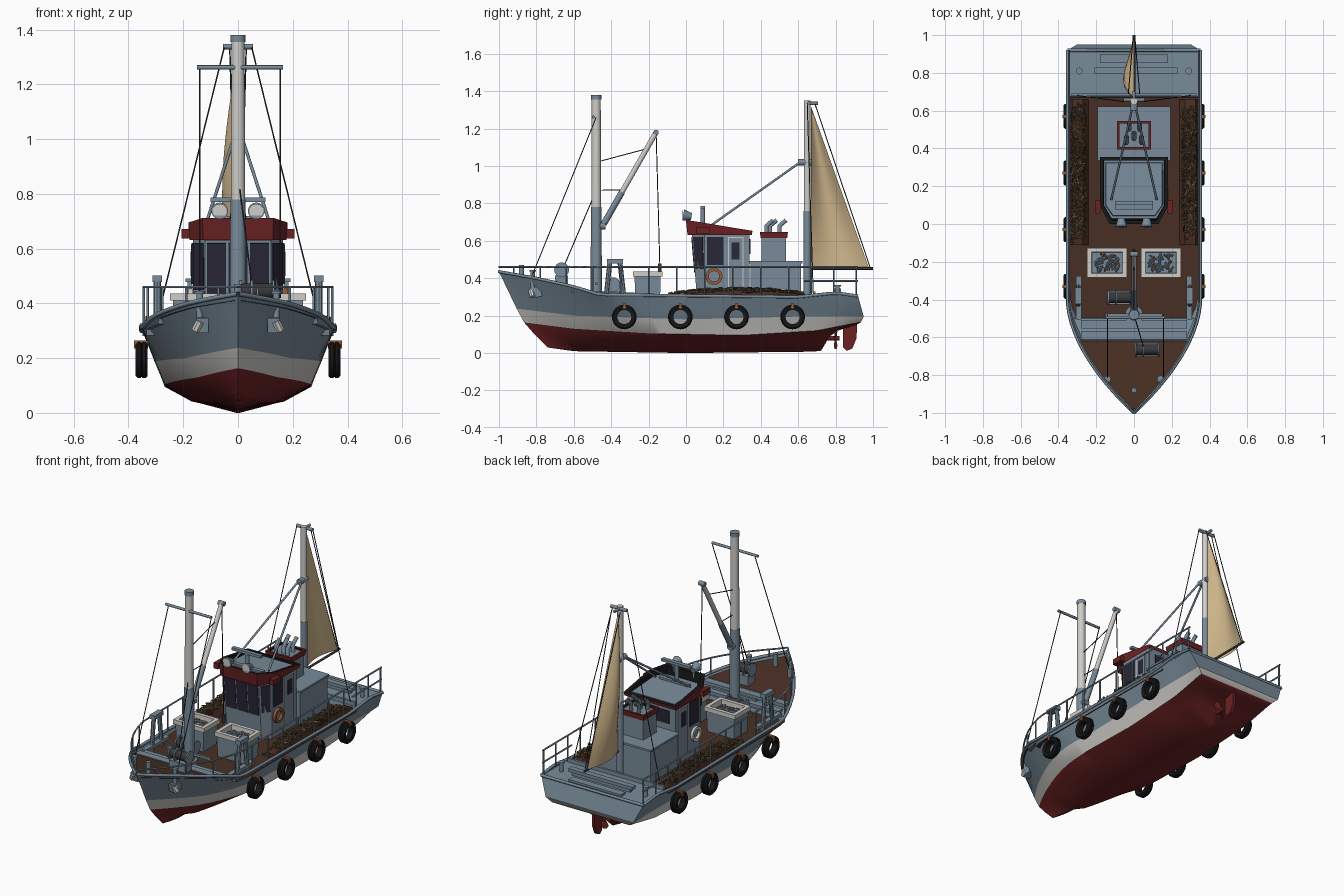
import bpy, bmesh, math, random
from mathutils import Vector, Matrix

random.seed(4)
cube = bpy.data.objects.get("Cube")
if cube:
    bpy.data.objects.remove(cube)


def material(name, *rgb):
    m = bpy.data.materials.new(name)
    m.use_nodes = True
    m.diffuse_color = (*rgb, 1)
    m.node_tree.nodes["Principled BSDF"].inputs["Base Color"].default_value = (*rgb, 1)
    return m


GREY = material("blue_grey_paint", .19, .26, .32)
WHITE = material("white_paint", .62, .61, .58)
RED = material("dark_red_paint", .15, .016, .017)
BROWN = material("brown_deck", .065, .028, .017)
SAIL = material("tan_canvas", .6, .45, .25)
GLASS = material("dark_glass", .022, .02, .038)
BLACK = material("black_rubber", .008, .008, .009)
ROPE = material("dark_rope", .04, .04, .045)
NET = material("net_cord", .17, .1, .04)
ORANGE = material("rust_orange", .3, .1, .035)


def finish(name, bm, mats, smooth=False):
    bmesh.ops.recalc_face_normals(bm, faces=bm.faces)
    me = bpy.data.meshes.new(name)
    bm.to_mesh(me)
    bm.free()
    for m in mats if isinstance(mats, (list, tuple)) else [mats]:
        me.materials.append(m)
    if smooth:
        me.polygons.foreach_set("use_smooth", [True] * len(me.polygons))
        me.set_sharp_from_angle(angle=math.radians(35))
    ob = bpy.data.objects.new(name, me)
    bpy.context.collection.objects.link(ob)
    return ob


def box(name, c, size, mat, rot=0):
    bm = bmesh.new()
    bmesh.ops.create_cube(bm, size=1, matrix=Matrix.Translation(c) @ Matrix.Rotation(rot, 4, 'X') @ Matrix.Diagonal((*size, 1)))
    return finish(name, bm, mat)


def rod(name, a, b, r, mat, r2=None, n=12):
    a, b = Vector(a), Vector(b)
    bm = bmesh.new()
    mx = Matrix.Translation((a + b) / 2) @ (b - a).to_track_quat('Z', 'Y').to_matrix().to_4x4()
    bmesh.ops.create_cone(bm, cap_ends=True, segments=n, radius1=r, radius2=r if r2 is None else r2,
                          depth=(b - a).length, matrix=mx)
    return finish(name, bm, mat, True)


def rope(name, a, b):
    return rod(name, a, b, .0028, ROPE, n=5)


def tube(name, paths, r, mat):
    cu = bpy.data.curves.new(name, 'CURVE')
    cu.dimensions, cu.bevel_depth, cu.bevel_resolution = '3D', r, 1
    for pts in paths:
        sp = cu.splines.new('POLY')
        sp.points.add(len(pts) - 1)
        for q, p in zip(sp.points, pts):
            q.co = (*p, 1)
    cu.materials.append(mat)
    ob = bpy.data.objects.new(name, cu)
    bpy.context.collection.objects.link(ob)


def loft(name, rings, mats, band=None, closed=True, caps=True, smooth=False):
    """Skin equal rings; band gives the material of each strip between rings."""
    bm = bmesh.new()
    vs = [[bm.verts.new(p) for p in ring] for ring in rings]
    n = len(rings[0])
    for k, (a, b) in enumerate(zip(vs, vs[1:])):
        for i in range(n if closed else n - 1):
            j = (i + 1) % n
            bm.faces.new((a[i], a[j], b[j], b[i])).material_index = band[k] if band else 0
    if caps:
        bm.faces.new(vs[0])
        bm.faces.new(vs[-1])
    return finish(name, bm, mats, smooth)


def lathe_x(name, profile, c, mat, n=28):
    """Spin a closed (radius, offset) profile round an x axis."""
    prof = profile + profile[:1]
    rings = [[(c[0] + h, c[1] + r * math.cos(t * math.tau / n), c[2] + r * math.sin(t * math.tau / n))
              for t in range(n)] for r, h in prof]
    return loft(name, rings, mat, caps=False, smooth=True)


def balls(name, items, mat):
    bm = bmesh.new()
    for c, s, rot in items:
        bmesh.ops.create_icosphere(bm, subdivisions=1, radius=1, matrix=Matrix.Translation(c) @ Matrix.Rotation(rot, 4, 'Z') @ Matrix.Diagonal((*s, 1)))
    return finish(name, bm, mat, True)


def at(table, v):
    for (a, p), (b, q) in zip(table, table[1:]):
        if v <= b:
            return p + (q - p) * max(0, (v - a) / (b - a))
    return table[-1][1]


def half(y, y0=-1, w=.352, run=.6):
    return w * (1 - max(0, 1 - (y - y0) / run) ** 1.8)


# Hull: sheer, white band, bilge and keel lines lofted on both sides
SHEER = [(-1, .435), (-.8, .4), (-.6, .355), (-.46, .312), (.6, .3), (.8, .322), (.92, .305)]
LINES = [(-1, .92, .352, .6, SHEER),
         (-.905, .95, .302, .72, [(-.9, .237), (-.6, .2), (0, .18), (.6, .195), (.95, .195)]),
         (-.865, .935, .268, .75, [(-.86, .163), (-.6, .13), (-.2, .105), (.3, .095), (.7, .12), (.93, .165)]),
         (-.81, .91, .17, .8, [(-.8, .1), (-.55, .045), (.5, .042), (.91, .15)]),
         (-.74, .9, .006, .1, [(-.74, .03), (-.6, .01), (0, 0), (.72, .008), (.78, .11), (.9, .148)])]
bm = bmesh.new()
N = 44
grid = []
for sx in (-1, 1):
    rows = []
    for y0, y1, w, run, tab in LINES:
        ys = [y0 + (y1 - y0) * (i / N) ** 1.2 for i in range(N + 1)]
        rows.append([bm.verts.new((sx * half(y, y0, w, run), y, at(tab, y))) for y in ys])
    grid.append(rows)
    for k in range(4):
        for i in range(N):
            f = bm.faces.new((rows[k][i], rows[k][i + 1], rows[k + 1][i + 1], rows[k + 1][i]))
            f.material_index = (0, 1, 2, 2)[k]
L, R = grid
for k in range(4):
    bm.faces.new((L[k][N], R[k][N], R[k + 1][N], L[k + 1][N])).material_index = (0, 1, 2, 2)[k]
for i in range(N):
    bm.faces.new((L[4][i], L[4][i + 1], R[4][i + 1], R[4][i])).material_index = 2
bmesh.ops.remove_doubles(bm, verts=bm.verts, dist=.0005)
finish("hull", bm, [GREY, WHITE, RED], True)

# Deck planes, coloured by their place along the boat
DECK = [(-.98, .41), (-.8, .382), (-.62, .345), (-.615, .325), (-.5, .305), (-.495, .282), (.67, .28), (.675, .306), (.92, .304)]
ys = sorted({p[0] for p in DECK} | {-.95 + .05 * i for i in range(37)})
ids = [0 if y < -.62 or -.496 < y < .67 else 1 for y in ys]
loft("deck", [[(-half(y) + .004, y, at(DECK, y)), (half(y) - .004, y, at(DECK, y))] for y in ys],
     [BROWN, GREY], ids, closed=False, caps=False)
for i, y in enumerate((-.59, -.53)):
    box("deck_step_%d" % i, (0, y, .335 - .02 * i), (.56, .045, .02), GREY)

ys = [-1 + 1.92 * i / 40 for i in range(41)]
edge = [[(s * half(y), y, at(SHEER, y)) for y in ys] for s in (-1, 1)]
tube("gunwale_cap", edge + [[edge[0][-1], edge[1][-1]]], .009, GREY)

# Guard rails and stanchions
inset = lambda s, y, z: (s * max(0, half(y) - .008), y, z)
rails = [[inset(s, y, .46) for y in ys] for s in (-1, 1)]
rails += [[inset(s, y, .385) for y in ys if y > .62] for s in (-1, 1)]
rails += [[inset(s, y, at(SHEER, y)), inset(s, y, .46)] for s in (-1, 1)
          for y in (-.92, -.78, -.64, -.5, -.35, -.2, -.05, .1, .25, .4, .55, .67, .79, .91)]
tube("guard_rails", rails, .005, GREY)

# Rudder, propeller
prof = [(.84, .17), (.84, .03), (.86, .012), (.89, .025), (.912, .08), (.915, .17)]
loft("rudder", [[(x, y, z) for y, z in prof] for x in (-.009, .009)], RED)
rod("propeller_shaft", (0, .74, .08), (0, .82, .08), .012, RED)
for k in range(3):
    a = k * math.tau / 3 + .5
    d = Vector((math.cos(a), 0, math.sin(a)))
    s = Vector((-d.z, .5, d.x)) * .02
    o = Vector((0, .8, .08))
    loft("propeller_blade_%d" % k, [[o + d * .01 - s * .4, o + d * .01 + s * .4], [o + d * .04 - s, o + d * .04 + s],
         [o + d * .058 - s * .5, o + d * .058 + s * .5]], RED, closed=False, caps=False)

# Wheelhouse with raked front
def plan(front, m, z):
    right = [(.165 + m, .34 + m), (.165 + m, .1), (.12 + m * .6, front - m)]
    pts = right + [(-x, y) for x, y in reversed(right)]
    return [Vector((x, y, z(y) if callable(z) else z)) for x, y in pts]


low, high = plan(.06, 0, .28), plan(.03, 0, .645)
loft("wheelhouse", [low, high], GREY)


def panel(name, wall, u0, u1, z0, z1, mat, t=.004):
    a, b, c, d = low[wall], low[(wall + 1) % 6], high[wall], high[(wall + 1) % 6]
    n = (b - a).cross(c - a).normalized()
    if n.dot((a + b) / 2 - Vector((0, .2, a.z))) < 0:
        n = -n
    q = [a.lerp(b, u).lerp(c.lerp(d, u), (z - .28) / .365) for u, z in ((u0, z0), (u1, z0), (u1, z1), (u0, z1))]
    loft(name, [[p - n * .002 for p in q], [p + n * t for p in q]], mat)


for i in range(3):
    panel("front_window_%d" % i, 2, .03 + i * .325, .32 + i * .325, .43, .62, GLASS)
for side, wall, flip in (("left", 0, 0), ("right", 4, 1)):
    put = lambda n, a, b, *r: panel(side + n, wall, *((1 - b, 1 - a) if flip else (a, b)), *r)
    put("_door", .14, .48, .31, .62, WHITE)
    put("_door_leaf", .16, .46, .315, .615, GREY, .006)
    put("_door_window", .22, .4, .5, .59, GLASS, .008)
    put("_side_window", .58, .95, .47, .62, GLASS)
    panel(side + "_corner_window", 3 if flip else 1, .12, .88, .45, .62, GLASS)
    panel(side + "_rear_window", 5, .6 if flip else .12, .88 if flip else .4, .53, .61, GLASS)

slope = lambda y: .712 - y * .165
loft("visor", [plan(.02, .012, .632), plan(.015, .016, slope), plan(.015, -.004, slope), plan(.02, -.006, .63)],
     [RED, BLACK], [0, 1, 1], caps=False)
loft("roof", [plan(.03, -.012, .64), plan(.03, -.016, lambda y: .672 - y * .06)], GREY)
box("roof_hatch", (0, .11, .675), (.2, .025, .012), GREY)
for s in (-1, 1):
    n = "left" if s > 0 else "right"
    box(n + "_side_lamp", (s * .192, .09, .655), (.03, .07, .035), RED)
    rod(n + "_searchlight", (s * .067, -.015, .738), (s * .067, .03, .73), .031, GREY, .018, 16)
    rod(n + "_searchlight_lens", (s * .067, -.018, .738), (s * .067, -.015, .738), .026, WHITE)
    rod(n + "_searchlight_stand", (s * .067, .015, .66), (s * .067, .015, .73), .007, GREY)
    lathe_x(n + "_lifebuoy", [(.028, -.008), (.045, -.008), (.045, .008), (.028, .008)], (s * .175, .15, .41), ORANGE if s > 0 else WHITE, 20)
rod("radar_post", (0, .09, .66), (0, .09, .77), .012, GREY)
box("radar_bar", (0, .09, .778), (.2, .025, .016), GREY)

# Engine casing and funnel
box("engine_casing", (0, .48, .38), (.37, .27, .2), GREY)
box("casing_lid", (0, .48, .485), (.385, .285, .012), GREY)
box("funnel", (0, .47, .56), (.16, .13, .15), GREY)
fun = lambda a, b, z: [(-a, .47 - b, z), (a, .47 - b, z), (a, .47 + b, z), (-a, .47 + b, z)]
loft("funnel_collar", [fun(.086, .071, .615), fun(.09, .075, .648), fun(.078, .062, .648), fun(.078, .062, .625)], [RED, BLACK], [0, 0, 1])
for i, (x, y) in enumerate(((-.04, .43), (0, .45), (.04, .43), (-.025, .5), (.03, .5))):
    tube("exhaust_%d" % i, [[(x, y, .62), (x, y, .68), (x, y + .035, .71)]], .013, GREY)

# Foremast, yard, cargo boom and rigging
M = -.48
rod("foremast_lower", (0, M, .28), (0, M, .78), .031, GREY, .028, 20)
rod("foremast_upper", (0, M, .78), (0, M, 1.36), .026, WHITE, .024, 20)
rod("foremast_cap", (0, M, 1.355), (0, M, 1.38), .027, GREY)
rod("foremast_foot", (0, M, .28), (0, M, .33), .048, GREY)
rod("yard", (-.15, M - .015, 1.262), (.165, M - .015, 1.262), .008, GREY)
a, b = Vector((0, -.44, .69)), Vector((0, -.16, 1.18))
rod("boom_lower", a, a.lerp(b, .35), .017, GREY)
rod("boom_upper", a.lerp(b, .35), b, .014, WHITE)
rod("boom_tip", b - Vector((.02, 0, 0)), b + Vector((.02, 0, 0)), .014, GREY)
rod("boom_hinge", (0, M, .68), (0, -.43, .68), .02, GREY)
knee = a.lerp(b, .82)
for i, (p, q) in enumerate([((0, M, 1.02), knee), ((0, M, .87), a.lerp(b, .37)), (knee, a.lerp(b, .3)), (b, (0, -.14, .46)),
                            ((0, M, .87), (.05, -.65, .47)), ((-.14, M, 1.26), (-.14, -.82, .42)), ((.155, M, 1.26), (.155, -.82, .42))]):
    rope("fore_rigging_%d" % i, p, q)
rod("cargo_hook", (0, -.14, .43), (0, -.14, .48), .009, ROPE)

# Aft mast, struts, stays and sail
A = .648
rod("aft_mast_lower", (0, A, .28), (0, A, .76), .02, GREY, n=16)
rod("aft_mast_upper", (0, A, .76), (0, A, 1.35), .018, WHITE, n=16)
rod("aft_mast_crosshead", (-.055, A + .01, 1.338), (.055, A + .01, 1.338), .01, GREY)
rod("aft_mast_head_arm", (0, A, 1.335), (0, .705, 1.335), .009, GREY)
rod("strut_collar", (0, .6, 1.02), (0, .67, 1.02), .018, GREY)
for s in (-1, 1):
    n = "left" if s > 0 else "right"
    rod(n + "_strut", (s * .01, .61, 1.02), (s * .12, .13, .68), .006, GREY)
    rope(n + "_stay", (s * .05, A, 1.335), (s * .3, .68, .32))
    rope(n + "_leech_line", (s * .03, .69, 1.33), (s * .005, .985, .455))
loft("sail", [[(-.058 * math.sin(math.pi * u / 8) * math.sin(math.pi * (.2 + .8 * v / 16)), .668 + u / 8 * (1 - v / 16) * .31,
               .455 + v / 16 * .865) for u in range(9)] for v in range(17)], SAIL, closed=False, caps=False, smooth=True)
rod("sail_boom", (0, .66, .452), (0, 1, .452), .007, ROPE)

# Fish crates
for s in (-1, 1):
    n = "left" if s > 0 else "right"
    rect = lambda a, b, z: [(s * .142 - a, -.205 - b, z), (s * .142 + a, -.205 - b, z), (s * .142 + a, -.205 + b, z), (s * .142 - a, -.205 + b, z)]
    loft(n + "_crate", [rect(.092, .066, .28), rect(.096, .07, .41), rect(.106, .079, .41), rect(.106, .079, .437),
                        rect(.082, .056, .437), rect(.08, .054, .405)], [GREY, WHITE], [0, 0, 1, 1, 1])
    for m, k in ((GREY, 26), (ORANGE, 5)):
        balls(n + "_catch_" + m.name, [((s * .142 + random.uniform(-.06, .06), -.205 + random.uniform(-.04, .04), .412),
              (.022, .007, .008), random.uniform(0, 3)) for _ in range(k)], m)

    # Net heaps along the side decks
    top = lambda y: .022 + .045 * math.sin(math.pi * (y + .13) / .81) ** .6
    spans = [-.11 + .77 * i / 12 for i in range(13)]
    loft(n + "_net_heap", [[(s * .34, y, .28), (s * .325, y, .28 + top(y) * .8), (s * .27, y, .28 + top(y) * .8), (s * .24, y, .28)]
                           for y in spans], BROWN, smooth=True)
    for m, k in ((NET, 75), (ROPE, 20), (SAIL, 10)):
        cords = []
        for _ in range(k):
            y = random.uniform(-.08, .58)
            cords.append([(s * random.uniform(.25, .338), y + random.uniform(-.03, .07), .275 + top(y) * random.uniform(.7, 1.15)) for _ in range(6)])
        tube(n + "_net_" + m.name, cords, .0028, m)
    balls(n + "_net_floats", [((s * random.uniform(.25, .33), y, .28 + top(y)), (.009,) * 3, 0)
                              for y in (random.uniform(-.09, .63) for _ in range(45))], NET)

    # Gallows and side benches
    for y0, y1 in ((-.43, -.405), (-.33, -.355)):
        rod(n + "_gallows_leg", (s * .295, y0, .28), (s * .295, y1, .5), .013, GREY, n=8)
    box(n + "_gallows_head", (s * .295, -.38, .49), (.035, .085, .025), GREY)
    box(n + "_side_bench", (s * .292, -.39, .315), (.03, .23, .02), GREY)

    # Tyre fenders on lashings
    tyre = [(.038, -.018), (.058, -.022), (.066, -.014), (.066, -.004), (.061, 0), (.066, .004), (.066, .014), (.058, .022), (.038, .018)]
    for i in range(4):
        y = -.33 + .3 * i
        lathe_x(n + "_tyre_%d" % i, tyre, (s * .352, y, .193), BLACK)
        box(n + "_tyre_lashing_%d" % i, (s * .354, y, .25), (.05, .016, .03), ORANGE)

    # Anchors, bollards
    ax = half(-.8, -.96, .33, .66)
    box(n + "_hawse_plate", (s * ax, -.805, .325), (.045, .06, .055), GREY, .2)
    rod(n + "_anchor", (s * (ax + .008), -.83, .335), (s * (ax + .025), -.82, .3), .016, WHITE, n=8)
    for y, x in ((-.82, .14), (.81, .29)):
        rod(n + "_bollard", (s * x, y, .3), (s * x, y, at(DECK, y) + .055), .012, GREY)
        rod(n + "_bollard_cap", (s * x, y, at(DECK, y) + .05), (s * x, y, at(DECK, y) + .06), .018, GREY)
rod("bow_bollard", (0, -.88, .38), (0, -.88, .47), .014, GREY)

# Winches and stern fittings
for n, x, y, z in (("anchor_winch", .07, -.665, .43), ("deck_winch", -.075, -.39, .35)):
    box(n + "_bed", (x, y, z - .045), (.11, .07, .06), GREY)
    rod(n + "_drum", (x - .06, y, z + .015), (x + .06, y, z + .015), .028, ROPE, n=16)
    for d in (-.06, -.02, .06):
        rod(n + "_flange", (x + d - .004, y, z + .015), (x + d + .004, y, z + .015), .04, GREY, n=16)
box("pin_rail", (0, -.48, .37), (.3, .014, .014), GREY)
box("stern_bench", (.01, .812, .335), (.44, .035, .02), GREY)
box("stern_bench_base", (.01, .812, .315), (.4, .02, .03), GREY)
box("stern_deck_coaming", (0, .685, .315), (.66, .014, .03), GREY)
box("stern_hatch", (0, .875, .31), (.36, .045, .012), GREY)
